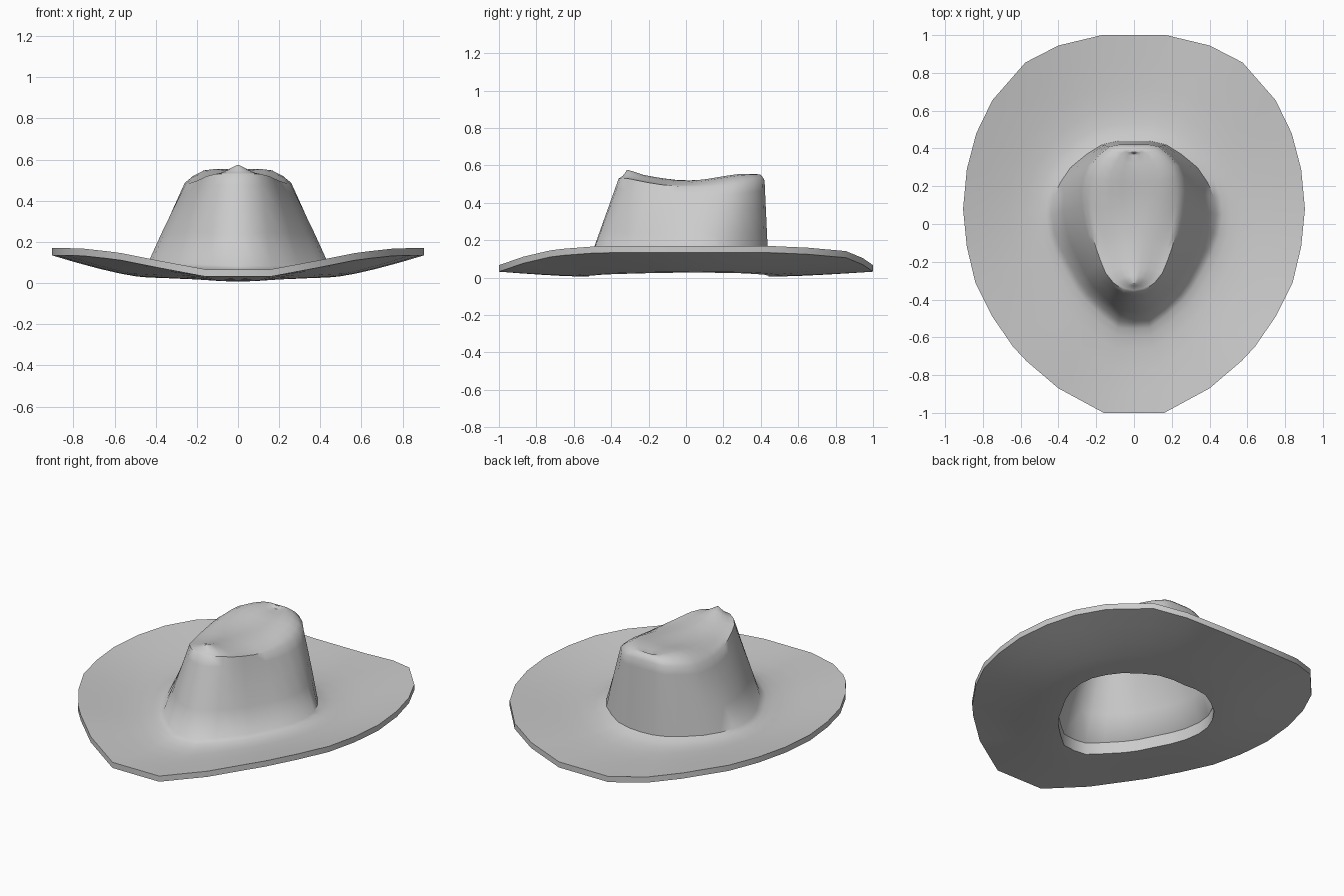
import bpy, bmesh, math

if "Cube" in bpy.data.objects:
    bpy.data.objects.remove(bpy.data.objects["Cube"])

# Right-half stations, front to back: brim edge, crown foot, crown shoulder
EDGE = [(0, -1, .067), (.16, -1, .067), (.40, -.87, .112), (.57, -.725, .146), (.64, -.65, .155),
        (.75, -.49, .167), (.84, -.31, .17), (.885, -.12, .17), (.905, .08, .17), (.885, .29, .17),
        (.835, .48, .168), (.75, .655, .16), (.575, .855, .142), (.40, .945, .105),
        (.17, 1, .067), (0, 1, .067)]
FOOT = [(0, -.52), (.08, -.515), (.16, -.45), (.24, -.375), (.29, -.31), (.34, -.22), (.385, -.14),
        (.42, -.05), (.435, .05), (.425, .14), (.39, .22), (.335, .30), (.25, .37), (.17, .42),
        (.08, .44), (0, .44)]
TOP = [(0, -.36, .53), (.055, -.35, .53), (.11, -.31, .53), (.15, -.26, .52), (.175, -.2, .508),
       (.2, -.13, .497), (.22, -.06, .49), (.238, .02, .485), (.252, .1, .485), (.258, .18, .488),
       (.25, .25, .493), (.23, .31, .502), (.185, .365, .51), (.13, .41, .515),
       (.08, .42, .52), (0, .42, .52)]
RIDGE = [.575, .575, .565, .55, .54, .53, .523, .52, .52, .525, .533, .54, .54, .538, .536, .536]
THICK = .035


def mix(a, b, t):
    return a + (b - a) * t


def brim_point(e, f, t, fillet):
    side = abs(e[0]) / .905
    low = mix(.038, .058, side)
    z = low + (e[2] - low) * t ** 1.3 + fillet * math.exp(-7 * t)
    return mix(f[0], e[0], t), mix(f[1], e[1], t), z


def section(e, f, top, ridge):
    """One strip from the crown ridge, down the wall, out over the brim and back below it."""
    pts = []
    for s in (0, .25, .5, .72, .88):
        lift = max(-.1, min(.15, .7 * top[1])) * s * s * (1 - s)
        pts.append((top[0] * s, top[1] * (.88 + .12 * s * s), mix(ridge, top[2], s ** 3) + lift))
    foot = brim_point(e, f, 0, .045)
    for u in (0, .12, .35, .65):
        swell = 1 + .04 * u * (1 - u)
        pts.append((mix(top[0], foot[0], u) * swell, mix(top[1], foot[1], u), mix(top[2], foot[2], u)))
    for t in (0, .07, .16, .3, .5, .75, 1):
        pts.append(brim_point(e, f, t, .045))
    for t in (1, .75, .5, .3, .12, 0):
        x, y, z = brim_point(e, f, t, .004)
        pts.append((x, y, z - THICK))
    pts.append((foot[0], foot[1], foot[2] - .004))
    return pts


# Hat shell: half grid, then mirrored
bm = bmesh.new()
grid = [[bm.verts.new(p) for p in section(*row)] for row in zip(EDGE, FOOT, TOP, RIDGE)]
for a, b in zip(grid, grid[1:]):
    for j in range(len(a) - 1):
        bm.faces.new((a[j], a[j + 1], b[j + 1], b[j]))
bmesh.ops.remove_doubles(bm, verts=bm.verts, dist=.0005)
bmesh.ops.dissolve_degenerate(bm, edges=bm.edges, dist=.0001)
mesh = bpy.data.meshes.new("hat")
bm.to_mesh(mesh)
bm.free()
hat = bpy.data.objects.new("hat", mesh)
bpy.context.collection.objects.link(hat)
mirror = hat.modifiers.new("mirror", 'MIRROR')
mirror.merge_threshold = .001
bpy.context.view_layer.objects.active = hat
hat.select_set(True)
bpy.ops.object.modifier_apply(modifier="mirror")
bpy.ops.object.shade_smooth_by_angle(angle=math.radians(50))
